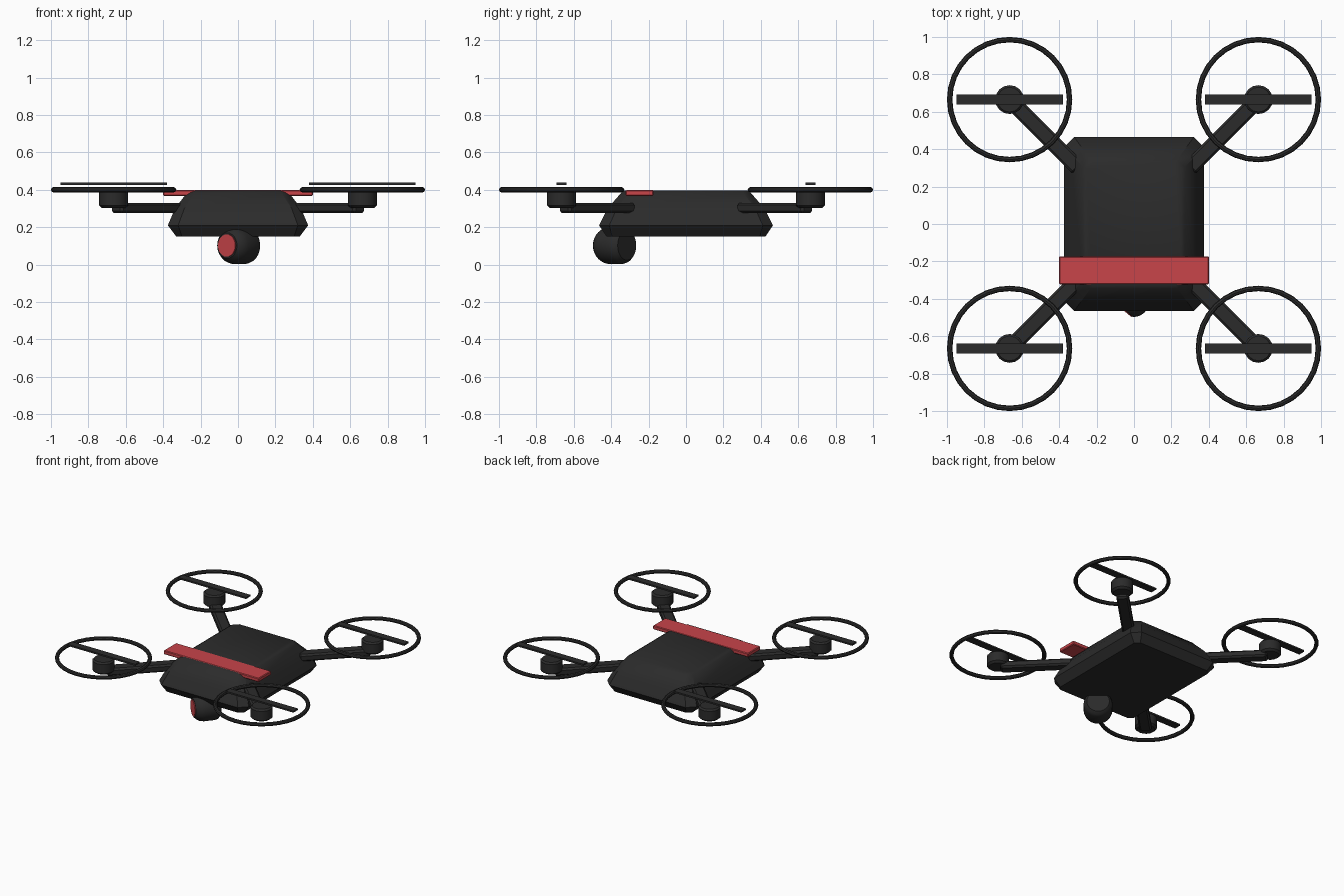
import bpy, bmesh, math
from mathutils import Matrix, Vector

if "Cube" in bpy.data.objects:
    bpy.data.objects.remove(bpy.data.objects["Cube"])


def material(name, rgb):
    m = bpy.data.materials.new(name)
    m.diffuse_color = (*rgb, 1)
    m.use_nodes = True
    m.node_tree.nodes["Principled BSDF"].inputs["Base Color"].default_value = m.diffuse_color
    return m


BLACK = material("charcoal", (0.024, 0.024, 0.024))
RED = material("red", (0.58, 0.058, 0.068))


def finish(bm, name, mat, matrix=Matrix(), smooth=True):
    bmesh.ops.recalc_face_normals(bm, faces=bm.faces)
    mesh = bpy.data.meshes.new(name)
    bm.to_mesh(mesh)
    bm.free()
    mesh.materials.append(mat)
    ob = bpy.data.objects.new(name, mesh)
    bpy.context.collection.objects.link(ob)
    ob.matrix_world = matrix
    if smooth:
        bpy.ops.object.select_all(action='DESELECT')
        ob.select_set(True)
        bpy.context.view_layer.objects.active = ob
        bpy.ops.object.shade_smooth_by_angle(angle=math.radians(30))
    return ob


def loft(rings, closed=False):
    """Skin a list of equal-length point rings; cap the ends or close the loop."""
    bm = bmesh.new()
    vs = [[bm.verts.new(p) for p in r] for r in rings]
    n = len(vs[0])
    pairs = list(zip(vs, vs[1:])) + ([(vs[-1], vs[0])] if closed else [])
    for a, b in pairs:
        for i in range(n):
            j = (i + 1) % n
            bm.faces.new((a[i], a[j], b[j], b[i]))
    if not closed:
        bm.faces.new(vs[0])
        bm.faces.new(vs[-1])
    return bm


def circle(r, z, n):
    return [(r * math.cos(2 * math.pi * i / n), r * math.sin(2 * math.pi * i / n), z)
            for i in range(n)]


def box(name, size, mat, matrix, bevel=0.0):
    bm = bmesh.new()
    bmesh.ops.create_cube(bm, size=1)
    bmesh.ops.scale(bm, vec=size, verts=bm.verts)
    if bevel:
        bmesh.ops.bevel(bm, geom=bm.edges[:], offset=bevel, segments=1,
                        affect='EDGES', profile=0.5)
    return finish(bm, name, mat, matrix, smooth=False)


# Tapered body with clipped corners
def body_ring(z, hx, hy, c):
    return [(hx, hy - c, z), (hx - c, hy, z), (c - hx, hy, z), (-hx, hy - c, z),
            (-hx, c - hy, z), (c - hx, -hy, z), (hx - c, -hy, z), (hx, c - hy, z)]


finish(loft([body_ring(0.15, 0.33, 0.425, 0.03),
             body_ring(0.21, 0.375, 0.465, 0.055),
             body_ring(0.30, 0.337, 0.42, 0.05),
             body_ring(0.385, 0.272, 0.345, 0.04),
             body_ring(0.395, 0.255, 0.33, 0.035)]), "body", BLACK)

# Red band across the top
box("top_band", (0.80, 0.15, 0.03), RED, Matrix.Translation((0, -0.248, 0.383)), 0.005)

# Four rotor units
HUB = 0.665
for sx, sy in ((1, 1), (-1, 1), (-1, -1), (1, -1)):
    tag = ("rear" if sy > 0 else "front") + ("_right" if sx > 0 else "_left")
    hub = Matrix.Translation((sx * HUB, sy * HUB, 0))

    # diagonal arm
    mid = Matrix.Translation((sx * 0.475, sy * 0.475, 0.303))
    turn = Matrix.Rotation(math.atan2(sy, sx), 4, 'Z')
    box("arm_" + tag, (0.50, 0.085, 0.055), BLACK, mid @ turn, 0.012)

    # motor pod
    finish(loft([circle(0.062, 0.302, 16), circle(0.077, 0.315, 16),
                 circle(0.077, 0.385, 16), circle(0.066, 0.397, 16)]),
           "motor_" + tag, BLACK, hub)

    # propeller blade
    box("propeller_" + tag, (0.57, 0.053, 0.012), BLACK,
        hub @ Matrix.Translation((0, 0, 0.432)))

    # guard ring
    section = [(0.0145 * math.cos(k * math.pi / 4), 0.0145 * math.sin(k * math.pi / 4))
               for k in range(8)]
    finish(loft([circle(0.3205 + dr, 0.40 + dz, 32) for dr, dz in section], closed=True),
           "guard_" + tag, BLACK, hub)

# Camera pod under the nose, turned to one side
axis = Vector((-0.64, -0.77, 0))
pod = Matrix.Translation((0, -0.385, 0.102)) @ axis.to_track_quat('Z', 'Y').to_matrix().to_4x4()
profile = [(0.078, -0.09), (0.094, -0.072), (0.10, -0.05), (0.10, 0.03),
           (0.094, 0.055), (0.083, 0.074), (0.068, 0.09)]
finish(loft([circle(r, t, 24) for r, t in profile]), "camera_pod", BLACK, pod)
finish(loft([circle(0.06, 0.088, 24), circle(0.06, 0.095, 24)]), "camera_lens", RED, pod)
